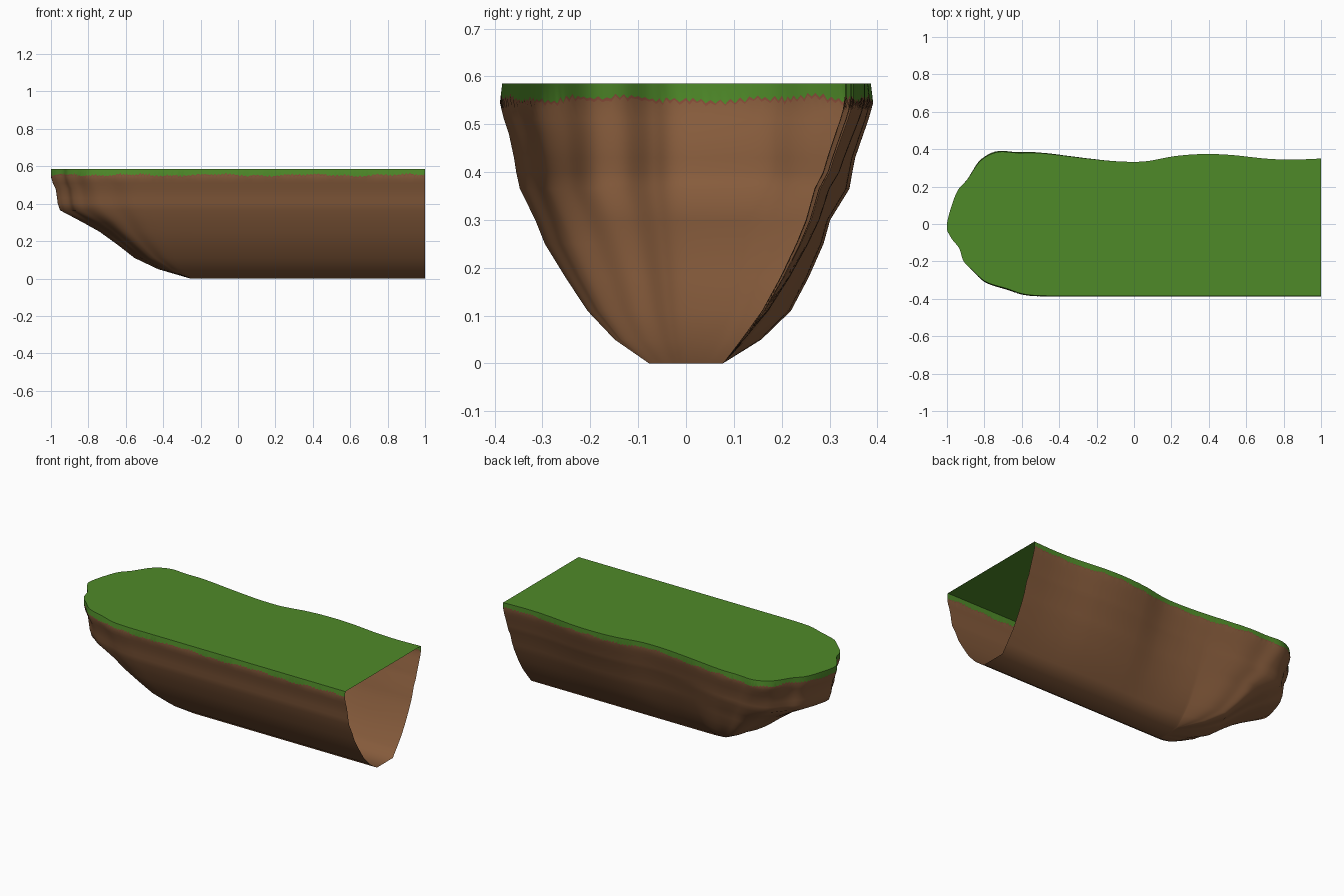
import bpy, bmesh, math, random

if "Cube" in bpy.data.objects:
    bpy.data.objects.remove(bpy.data.objects["Cube"])
random.seed(4)

# Plan outline of the turf, from the open back corner round the nose to the open front corner
OUTLINE = [(1, .35), (.84, .344), (.7, .35), (.52, .369), (.37, .374), (.22, .363),
           (.06, .335), (-.09, .335), (-.25, .35), (-.49, .378), (-.62, .38), (-.73, .384),
           (-.82, .338), (-.89, .24), (-.95, .165), (-1, 0), (-.98, -.07), (-.935, -.13),
           (-.91, -.2), (-.86, -.25), (-.79, -.31), (-.68, -.345), (-.6, -.372), (-.52, -.382),
           (-.4, -.384), (-.2, -.384), (.2, -.384), (.6, -.384), (1, -.384)]
# Cliff profiles: how far the wall has moved in towards the keel strip at each height
LEVELS = [.585, .545, .51, .48, .43, .40, .365, .30, .25, .18, .11, .05, 0]
FRONT = [0, -.016, .012, .045, .08, .095, .12, .225, .29, .43, .58, .765, 1]
NOSE = [0, 0, .015, .035, .045, .05, .066, .23, .35, .48, .60, .77, 1]
BULGE = [0, -.016, .016, .05, .106, .125, .145, .275, .32, .42, .54, .74, 1]
BACK = [0, 0, .04, .08, .145, .18, .25, .32, .40, .53, .68, .85, 1]
TOP = .585


def material(name, rgb):
    m = bpy.data.materials.new(name)
    m.diffuse_color = (*rgb, 1)
    m.use_nodes = True
    m.node_tree.nodes["Principled BSDF"].inputs["Base Color"].default_value = m.diffuse_color
    return m


GRASS = material("grass green", (.078, .255, .022))
SOIL = material("soil brown", (.240, .106, .045))
FRINGE = material("reddish soil", (.240, .072, .040))


def step(a, b, x):
    t = max(0, min(1, (x - a) / (b - a)))
    return t * t * (3 - 2 * t)


def sample(table, z):
    for k in range(len(LEVELS) - 1):
        if z >= LEVELS[k + 1]:
            t = (LEVELS[k] - z) / (LEVELS[k] - LEVELS[k + 1])
            return table[k] + (table[k + 1] - table[k]) * t


def inset(x, y, z):
    # side profile from front or back, fading into the nose profile
    if y < 0:
        side = sample(FRONT, z)
    else:
        t = step(-.65, 0, x)
        side = sample(BULGE, z) * (1 - t) + sample(BACK, z) * t
    n = 1 - step(-.93, -.7, x)
    return sample(NOSE, z) * n + side * (1 - n)


def wall_point(p, z):
    x, y = p
    f = inset(x, y, z)
    kx = x if x > -.24 else -.24 + (x + .24) * .02
    ky = .077 * max(-1, min(1, y / .33))
    return (x + (kx - x) * f, y + (ky - y) * f, z)


def finish(name, bm, mats):
    me = bpy.data.meshes.new(name)
    bm.to_mesh(me)
    bm.free()
    for m in mats:
        me.materials.append(m)
    me.shade_smooth()
    ob = bpy.data.objects.new(name, me)
    bpy.context.collection.objects.link(ob)
    return ob


def spline(p0, p1, p2, p3, t):
    return tuple(.5 * (2 * b + (c - a) * t + (2 * a - 5 * b + 4 * c - d) * t * t
                       + (3 * b - a - 3 * c + d) * t ** 3) for a, b, c, d in zip(p0, p1, p2, p3))


# Outline curve, split finely so the grass edge can be ragged
points = []
ends = [OUTLINE[0]] + OUTLINE + [OUTLINE[-1]]
for p0, p1, p2, p3 in zip(ends, ends[1:], ends[2:], ends[3:]):
    n = math.ceil(math.dist(p1, p2) / .01)
    points += [spline(p0, p1, p2, p3, i / n) for i in range(n)]
points.append(OUTLINE[-1])

# Flat turf
bm = bmesh.new()
bm.faces.new([bm.verts.new((x, y, TOP)) for x, y in points])
finish("grass_top", bm, [GRASS])

# Cliff wall, open at the +x end: grass rim, reddish fringe, then soil
bm = bmesh.new()
columns = []
for i, p in enumerate(points):
    edge = .553 + .004 * math.sin(i * .13) + .003 * math.sin(i * .41)
    edge += random.uniform(.001, .007) * (1 if i % 2 else -1)
    heights = [TOP, edge, edge - random.uniform(.003, .007), .53] + LEVELS[2:]
    columns.append([bm.verts.new(wall_point(p, z)) for z in heights])
for a, b in zip(columns, columns[1:]):
    for k in range(len(a) - 1):
        face = bm.faces.new((a[k + 1], b[k + 1], b[k], a[k]))
        face.material_index = (0, 1)[k] if k < 2 else 2
# Flat underside
keel = bm.faces.new([c[-1] for c in reversed(columns)])
keel.material_index = 2
finish("earth_cliff", bm, [GRASS, FRINGE, SOIL])
